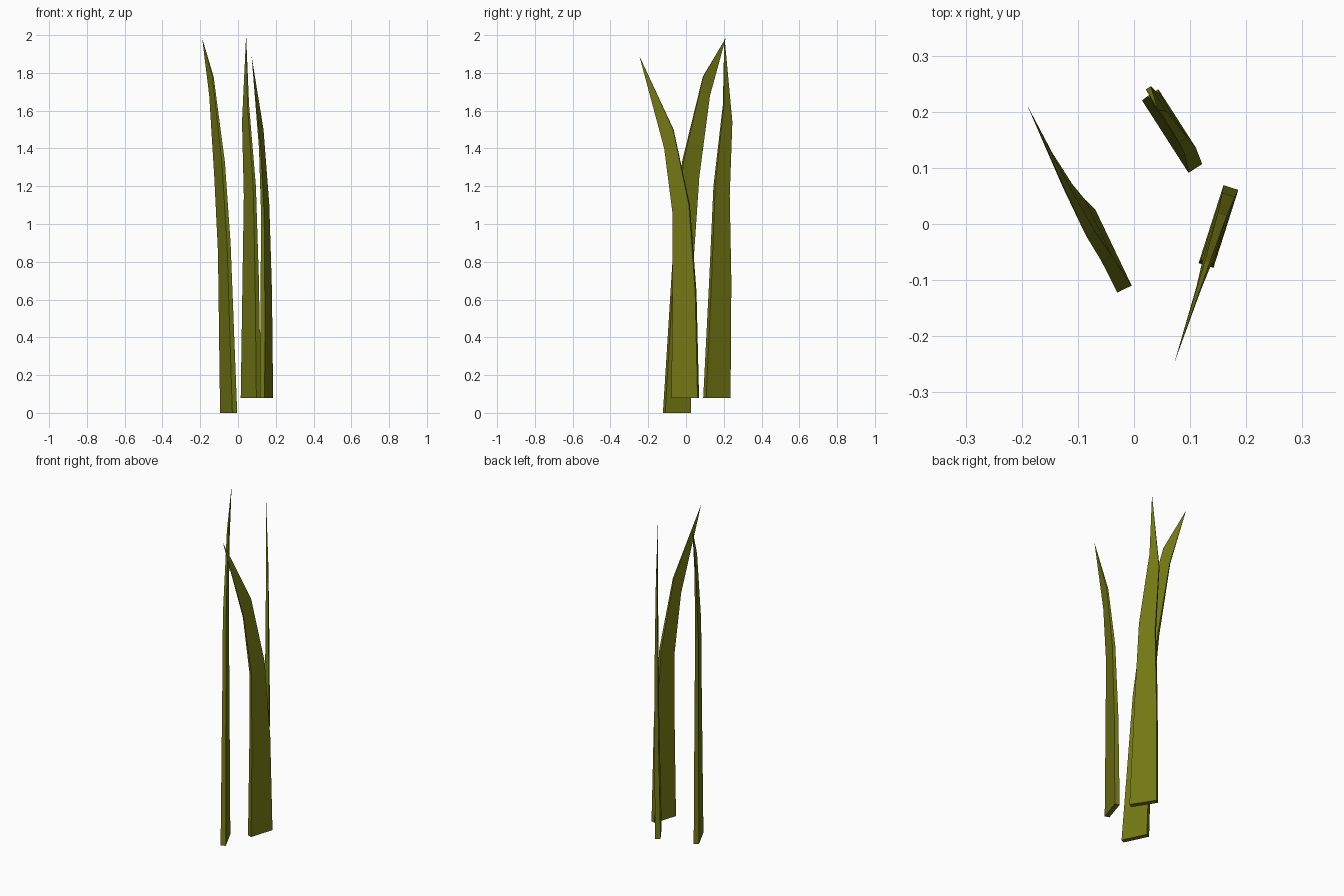
import bpy, bmesh
from mathutils import Vector

if "Cube" in bpy.data.objects:
    bpy.data.objects.remove(bpy.data.objects["Cube"])

green = bpy.data.materials.new("olive_green")
green.diffuse_color = (0.17, 0.185, 0.007, 1)
green.use_nodes = True
green.node_tree.nodes["Principled BSDF"].inputs["Base Color"].default_value = green.diffuse_color


def blade(name, origin, direction, rows, tip):
    """Curved tapering blade. Each row: (y1, z1, y2, z2, sideways lean)."""
    d = Vector((*direction, 0)).normalized()
    n = Vector((d.y, -d.x, 0))
    o = Vector((*origin, 0))

    def edge_point(y, z, lean):
        return o + d * ((y - o.y) / d.y) + n * lean + Vector((0, 0, z))

    bm = bmesh.new()
    rings = []
    for y1, z1, y2, z2, lean in rows:
        a, b = edge_point(y1, z1, lean), edge_point(y2, z2, lean)
        t = n * ((y2 - y1) / d.y * 0.095)      # half thickness follows width
        rings.append([bm.verts.new(p) for p in (a - t, a + t, b + t, b - t)])
    bm.faces.new(rings[0])
    for r, s in zip(rings, rings[1:]):
        for i in range(4):
            j = (i + 1) % 4
            bm.faces.new((r[i], r[j], s[j], s[i]))
    # pointed end
    top = bm.verts.new(tip)
    for i in range(4):
        bm.faces.new((rings[-1][i], rings[-1][(i + 1) % 4], top))
    bmesh.ops.recalc_face_normals(bm, faces=bm.faces)
    me = bpy.data.meshes.new(name)
    bm.to_mesh(me)
    bm.free()
    me.materials.append(green)
    bpy.context.collection.objects.link(bpy.data.objects.new(name, me))


# left blade, leaning back
blade("left_grass_blade", (-0.05, -0.047), (-0.43, 0.90), [
    (-0.116, 0, 0.020, 0, 0),
    (-0.059, 0.90, 0.041, 0.85, -0.005),
    (-0.012, 1.33, 0.072, 1.25, -0.012),
    (0.097, 1.78, 0.132, 1.68, -0.015)], (-0.19, 0.211, 1.985))

# right blade, leaning forward
blade("right_grass_blade", (0.151, -0.003), (0.304, 0.952), [
    (-0.074, 0.08, 0.065, 0.08, 0),
    (-0.067, 0.62, 0.052, 0.64, 0),
    (-0.068, 1.05, 0.018, 1.10, 0),
    (-0.114, 1.40, -0.067, 1.50, 0)], (0.072, -0.247, 1.89))

# rear blade, nearly upright
blade("rear_grass_blade", (0.068, 0.1635), (-0.54, 0.842), [
    (0.099, 0.08, 0.228, 0.08, 0),
    (0.125, 0.72, 0.229, 0.70, 0.009),
    (0.145, 1.20, 0.222, 1.15, 0.009),
    (0.194, 1.63, 0.239, 1.54, 0.007)], (0.043, 0.203, 2.0))
